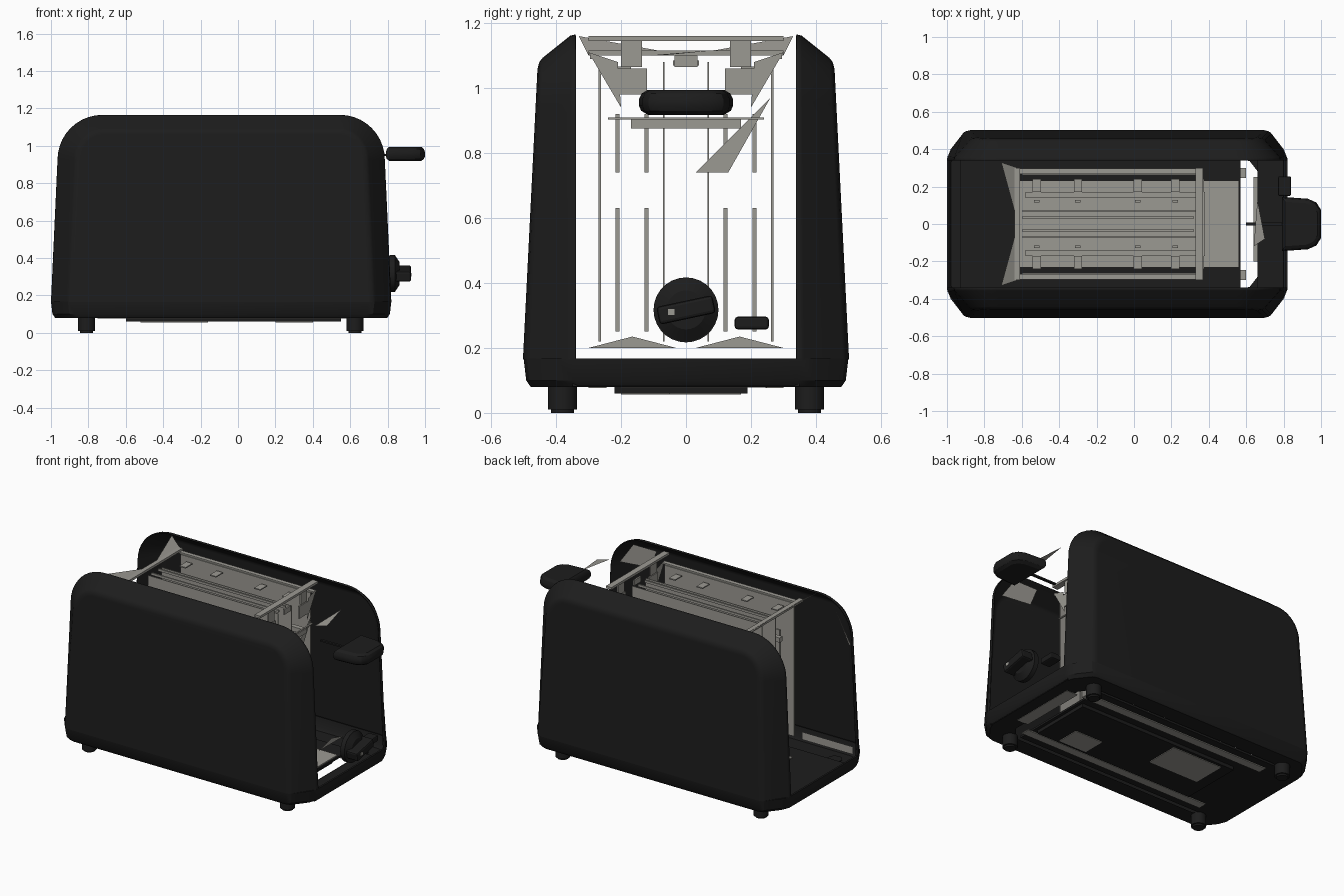
import bpy, bmesh, math
from mathutils import Vector

cube = bpy.data.objects.get("Cube")
if cube:
    bpy.data.objects.remove(cube)


def material(name, rgb):
    m = bpy.data.materials.new(name)
    m.use_nodes = True
    m.diffuse_color = (*rgb, 1)
    m.node_tree.nodes["Principled BSDF"].inputs["Base Color"].default_value = (*rgb, 1)
    return m


BLACK = material("black plastic", (0.012, 0.012, 0.012))
GREY = material("warm grey metal", (0.33, 0.32, 0.29))


def finish(bm, name, mat, smooth=False):
    bmesh.ops.recalc_face_normals(bm, faces=bm.faces)
    mesh = bpy.data.meshes.new(name)
    bm.to_mesh(mesh)
    bm.free()
    mesh.materials.append(mat)
    ob = bpy.data.objects.new(name, mesh)
    bpy.context.collection.objects.link(ob)
    if smooth:
        bpy.ops.object.select_all(action="DESELECT")
        ob.select_set(True)
        bpy.context.view_layer.objects.active = ob
        bpy.ops.object.shade_smooth_by_angle(angle=math.radians(30))
    return ob


def boxes(name, spans, mat, bevel=0):
    """One object of boxes, each given as ((x0, x1), (y0, y1), (z0, z1))."""
    bm = bmesh.new()
    for span in spans:
        made = bmesh.ops.create_cube(bm, size=1)["verts"]
        for v in made:
            v.co = Vector([a + (b - a) * (c + 0.5) for (a, b), c in zip(span, v.co)])
    if bevel:
        bmesh.ops.bevel(bm, geom=bm.edges[:], offset=bevel, segments=2,
                        profile=0.5, affect="EDGES")
    return finish(bm, name, mat)


def sheets(name, polygons, mat):
    """One object of loose flat polygons."""
    bm = bmesh.new()
    for points in polygons:
        bm.faces.new([bm.verts.new(p) for p in points])
    return finish(bm, name, mat)


def loft(name, loops, mat, closed=True, caps=(False, False)):
    """Bridge equally long loops of points in order."""
    bm = bmesh.new()
    rows = [[bm.verts.new(p) for p in loop] for loop in loops]
    n = len(rows[0])
    for a, b in zip(rows, rows[1:]):
        for i in range(n if closed else n - 1):
            j = (i + 1) % n
            bm.faces.new((a[i], a[j], b[j], b[i]))
    for flag, row in zip(caps, (rows[0], rows[-1])):
        if flag:
            bm.faces.new(row)
    return finish(bm, name, mat, True)


def mirror_y(ob):
    mod = ob.modifiers.new("mirror", "MIRROR")
    mod.use_axis = (False, True, False)
    return ob


def both(*spans):
    """The given boxes together with their mirror images in y."""
    return [s for x, (a, b), z in spans for s in ((x, (a, b), z), (x, (-b, -a), z))]


# Side panels: arched shells with a sloping rim and a flat leaning outer face
MID, BOTTOM = -0.09, 0.165


def arch(inset, depth):
    arc = [math.radians(90 * i / 10) for i in range(11)]
    right = [(0.91 - inset, BOTTOM)]
    right += [(0.635 + (0.24 - inset) * math.cos(a),
               0.925 + (0.24 - 0.85 * inset) * math.sin(a)) for a in arc]
    outline = right + [(-x, z) for x, z in reversed(right)]
    loop = []
    for x, z in outline:
        outer = 0.502 - 0.05 * (z - BOTTOM)
        loop.append((MID + x, 0.34 + (outer - 0.34) * depth, z))
    return loop


panel = loft("side_panels", [arch(0, 0), arch(0.004, 0.14), arch(0.085, 0.88),
                             arch(0.1, 0.96), arch(0.125, 1)],
             BLACK, closed=False, caps=(False, True))
wall = panel.modifiers.new("wall", "SOLIDIFY")
wall.thickness = 0.008
mirror_y(panel)
weighted = panel.modifiers.new("flat_face", "WEIGHTED_NORMAL")
weighted.keep_sharp = True


# Base: chamfered skirt with a flange and a floor
def skirt(inset, z):
    corner = [(0.91, 0.35), (0.89, 0.4), (0.82, 0.49), (0.79, 0.5)]
    quarter = [(x - inset, y - inset) for x, y in corner]
    half = quarter + [(-x, y) for x, y in reversed(quarter)]
    full = half + [(-x, -y) for x, y in half]
    return [(MID + x, y, z) for x, y in full]


loft("base_skirt", [skirt(0.012, 0.168), skirt(0, 0.168), skirt(0.008, 0.1),
                    skirt(0.022, 0.08), skirt(0.13, 0.08)], BLACK)
boxes("base_floor", [((-0.93, 0.57), (-0.35, 0.35), (0.082, 0.095)),
                     ((0.66, 0.8), (-0.35, 0.35), (0.082, 0.095))], BLACK)

# Metal floor inside and crumb tray with its fittings underneath
boxes("inner_floor", [((-0.61, 0.56), (-0.23, 0.23), (0.095, 0.102))], GREY)
boxes("crumb_tray", [((-0.6, 0.55), (-0.22, 0.19), (0.06, 0.082))], BLACK)
boxes("tray_runners", both(((-0.75, 0.6), (0.245, 0.3), (0.076, 0.082))), GREY)
boxes("underside_plates", [((-0.52, -0.16), (-0.05, 0.17), (0.056, 0.06)),
                           ((0.2, 0.4), (-0.2, -0.05), (0.056, 0.06)),
                           ((0.64, 0.72), (-0.2, 0.25), (0.078, 0.082))], GREY)


# Feet
def cylinder(bm, radius, depth, at, tip=None, axis_x=False):
    verts = bmesh.ops.create_cone(bm, cap_ends=True, segments=28, radius1=radius,
                                  radius2=tip or radius, depth=depth)["verts"]
    for v in verts:
        c = Vector((v.co.z, v.co.y, v.co.x)) if axis_x else v.co.copy()
        v.co = c + Vector(at)


bm = bmesh.new()
for x in (-0.81, 0.625):
    for y in (-0.38, 0.38):
        cylinder(bm, 0.045, 0.075, (x, y, 0.0475))
        cylinder(bm, 0.035, 0.01, (x, y, 0.005))
finish(bm, "feet", BLACK, True)


# Lever: rounded tapering paddle on a thin arm
def paddle(scale, z):
    side = [(0.79, 0.145), (0.93, 0.135), (0.975, 0.115), (1.0, 0.075)]
    outline = side + [(x, -y) for x, y in reversed(side)]
    return [(0.89 + (x - 0.89) * scale, y * scale, z) for x, y in outline]


loft("lever", [paddle(0.8, 0.917), paddle(0.95, 0.93), paddle(1, 0.945),
               paddle(1, 0.965), paddle(0.94, 0.983), paddle(0.82, 0.994)],
     BLACK, caps=(True, True))
boxes("lever_arm", [((0.6, 0.8), (-0.008, 0.008), (0.945, 0.955))], BLACK)

# Knob with diagonal grip, pointer dot and button
bm = bmesh.new()
cylinder(bm, 0.1, 0.03, (0.825, 0, 0.317), axis_x=True)
cylinder(bm, 0.098, 0.025, (0.852, 0, 0.317), tip=0.06, axis_x=True)
finish(bm, "knob", BLACK, True)
grip = boxes("knob_grip", [((0.0, 0.085), (-0.088, 0.088), (-0.028, 0.028))], BLACK, 0.01)
grip.location = (0.84, 0, 0.317)
grip.rotation_euler.x = math.radians(12)
boxes("knob_dot", [((0.92, 0.928), (-0.055, -0.035), (0.302, 0.32))], GREY)
boxes("button", [((0.77, 0.84), (0.15, 0.255), (0.257, 0.296))], BLACK, 0.009)

# Heater sheets and the rails along their tops
boxes("heater_sheets", both(((-0.6, 0.34), (0.262, 0.27), (0.22, 1.09)),
                            ((-0.6, 0.34), (0.066, 0.071), (0.22, 1.08))), GREY)
boxes("top_rails", both(((-0.62, 0.36), (0.268, 0.296), (1.09, 1.1)),
                        ((-0.6, 0.32), (0.03, 0.04), (1.07, 1.085))), GREY)

# Bread guards: upright strips in two lengths, with bent tabs
xs = (-0.52, -0.3, 0.02, 0.22)
boxes("bread_guards", both(*[((x - 0.015, x + 0.015), (y, y + 0.012), z)
                             for x in xs for y in (0.115, 0.205)
                             for z in ((0.25, 0.63), (0.74, 0.92))]), GREY)
boxes("guard_tabs", both(*[((x - 0.022, x + 0.022), (0.17, 0.24), (1.06, 1.067))
                           for x in xs]), GREY)

# Bread carriage and cross bars
boxes("bread_carriage", both(((-0.58, 0.36), (0.14, 0.17), (0.875, 0.905)))
      + [((0.36, 0.38), (-0.17, 0.17), (0.875, 0.905)),
         ((0.365, 0.375), (-0.24, 0.24), (0.903, 0.91))], GREY)
boxes("cross_bars", [((0.33, 0.37), (-0.3, 0.3), (1.145, 1.16)),
                     ((-0.64, -0.61), (-0.3, 0.3), (1.1, 1.115))], GREY)
boxes("hanging_brackets", both(((0.35, 0.36), (0.135, 0.2), (1.065, 1.15)),
                               ((0.35, 0.36), (0.12, 0.21), (0.98, 1.06)))
      + [((0.35, 0.36), (-0.035, 0.035), (1.065, 1.1))], GREY)

# Thin gussets at the frame corners and above the floor
mirror_y(sheets("corner_gussets", [
    ((-0.71, 0.33, 1.16), (-0.62, 0.0, 1.1), (-0.62, 0.3, 1.1)),
    ((0.36, 0.3, 1.11), (0.36, 0.21, 1.08), (0.36, 0.2, 0.94)),
    ((0.56, 0.03, 0.2), (0.56, 0.3, 0.2), (0.56, 0.165, 0.235))], GREY))
sheets("end_braces", [
    ((0.64, -0.12, 1.1), (0.7, -0.08, 1.1), (0.66, 0.13, 1.12)),
    ((0.36, 0.03, 0.74), (0.36, 0.13, 0.74), (0.36, 0.26, 0.97))], GREY)

# Metal lining pieces against the inside of the front panel
sheets("panel_lining", [
    ((0.72, -0.342, 0.98), (0.62, -0.342, 1.12), (0.45, -0.342, 1.12), (0.5, -0.342, 1.0)),
    ((-0.85, -0.342, 1.07), (-0.955, -0.342, 0.88), (-0.94, -0.342, 0.88)),
    ((-0.97, -0.342, 0.17), (-0.6, -0.342, 0.17), (-0.6, -0.342, 0.22),
     (-0.97, -0.342, 0.22))], GREY)
